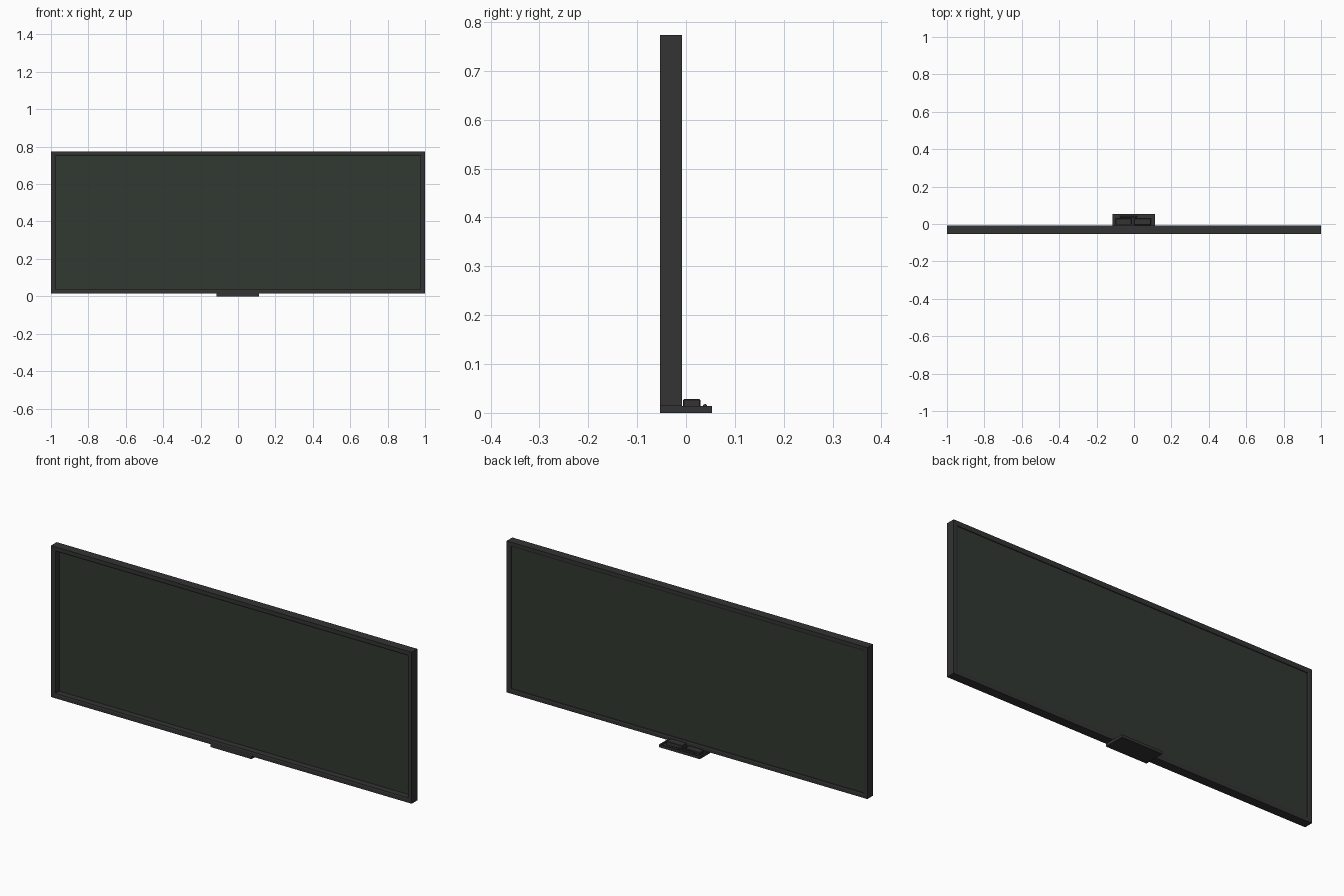
import bpy, bmesh, math
from mathutils import Vector

if "Cube" in bpy.data.objects:
    bpy.data.objects.remove(bpy.data.objects["Cube"])


def material(name, rgb):
    m = bpy.data.materials.new(name)
    m.diffuse_color = (*rgb, 1)
    m.use_nodes = True
    m.node_tree.nodes["Principled BSDF"].inputs["Base Color"].default_value = m.diffuse_color
    return m


FRAME = material("charcoal frame", (0.033, 0.033, 0.034))
GREEN = material("dark green slate", (0.031, 0.040, 0.031))


def finish(name, bm, mat):
    bmesh.ops.recalc_face_normals(bm, faces=bm.faces)
    me = bpy.data.meshes.new(name)
    bm.to_mesh(me)
    bm.free()
    me.materials.append(mat)
    ob = bpy.data.objects.new(name, me)
    bpy.context.collection.objects.link(ob)
    return ob


def box(name, x, y, z, mat, bevel=0):
    bm = bmesh.new()
    bmesh.ops.create_cube(bm, size=1)
    for v in bm.verts:
        v.co = Vector([(a + b) / 2 + c * (b - a) for c, (a, b) in zip(v.co, (x, y, z))])
    if bevel:
        bmesh.ops.bevel(bm, geom=bm.edges[:], offset=bevel, segments=1, affect='EDGES')
    return finish(name, bm, mat)


def mitred_frame(name, x, z, profile, mat):
    """Sweep an (inset, y) profile round a rectangle in the xz plane."""
    bm = bmesh.new()
    rings = []
    for sx, sz in ((0, 0), (1, 0), (1, 1), (0, 1)):
        rings.append([bm.verts.new((x[sx] + d * (1 - 2 * sx), y, z[sz] + d * (1 - 2 * sz)))
                      for d, y in profile])
    n = len(profile)
    for i in range(4):
        a, b = rings[i], rings[(i + 1) % 4]
        for j in range(n):
            k = (j + 1) % n
            bm.faces.new((a[j], a[k], b[k], b[j]))
    return finish(name, bm, mat)


# Board: mitred frame, deep recess in front, shallow recess behind
X, Z = (-1, 1), (0.014, 0.773)
mitred_frame("board_frame", X, Z,
             [(0, -0.053), (0.016, -0.053), (0.023, -0.051), (0.023, -0.010),
              (0.016, -0.008), (0, -0.008)], FRAME)
box("board_panel", (-0.98, 0.98), (-0.020, -0.014), (0.034, 0.753), GREEN)

# Ledge under the board, with a low rim round its open part
box("ledge", (-0.114, 0.112), (-0.053, 0.053), (0, 0.008), FRAME)
box("ledge_lip", (-0.114, 0.112), (0.047, 0.053), (0.008, 0.014), FRAME)
for s, x in (("left", (-0.114, -0.106)), ("right", (0.104, 0.112))):
    box("ledge_end_" + s, x, (-0.053, 0.047), (0.008, 0.014), FRAME)
box("ledge_support", (-0.106, 0.104), (-0.053, -0.006), (0.008, 0.0145), FRAME)

# Two erasers and a piece of chalk on the ledge
box("eraser_left", (-0.098, -0.014), (-0.004, 0.030), (0.008, 0.020), FRAME, 0.002)
box("eraser_right", (0.0, 0.09), (-0.006, 0.030), (0.008, 0.028), FRAME, 0.002)
bm = bmesh.new()
bmesh.ops.create_cone(bm, cap_ends=True, segments=10, radius1=0.005, radius2=0.005, depth=0.09)
chalk = finish("chalk_stick", bm, FRAME)
chalk.rotation_euler = (0, math.pi / 2, 0)
chalk.location = (-0.03, 0.039, 0.013)
